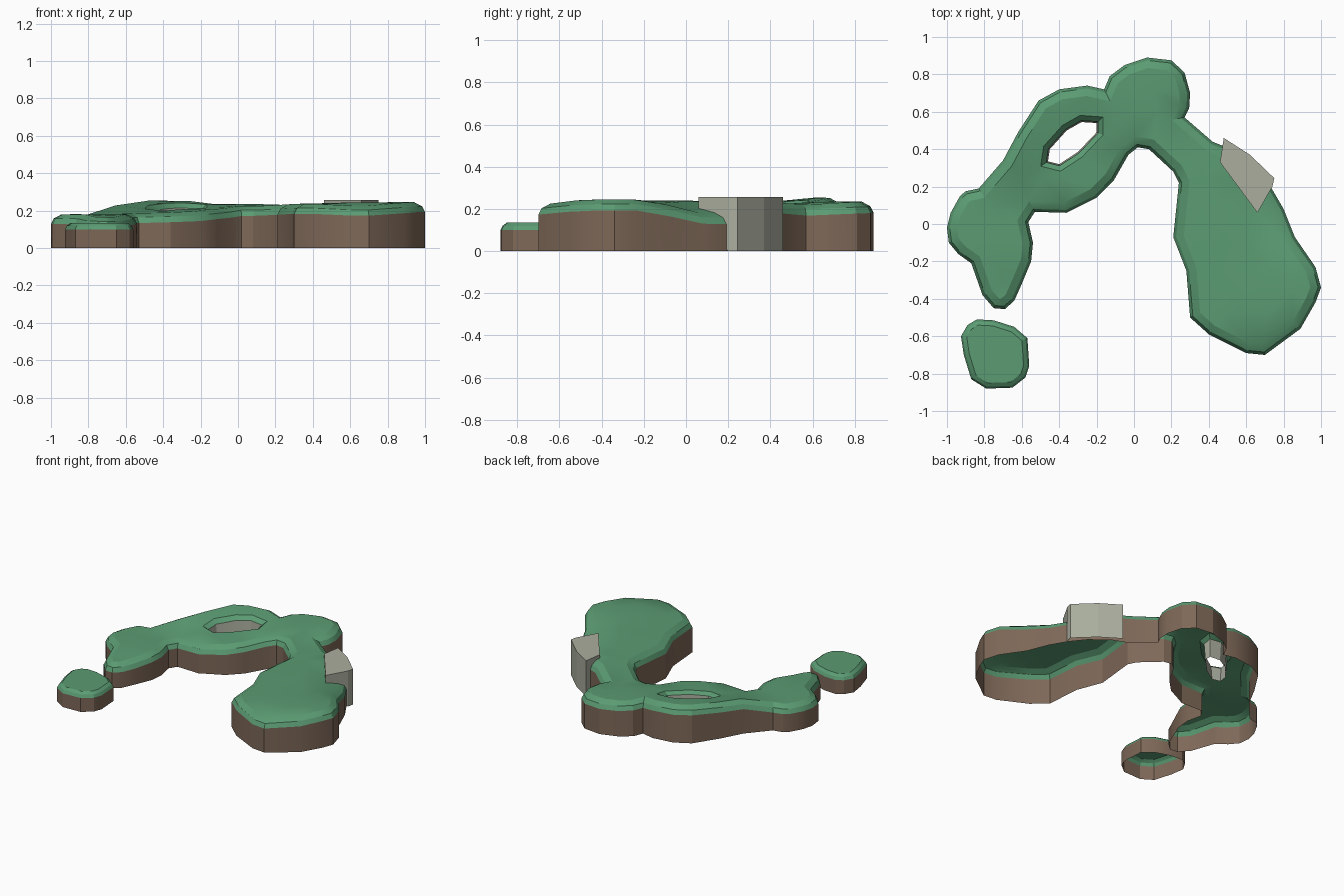
import bpy, bmesh, math
from mathutils import Vector
from mathutils.geometry import delaunay_2d_cdt

if "Cube" in bpy.data.objects:
    bpy.data.objects.remove(bpy.data.objects["Cube"])


def material(name, rgb):
    m = bpy.data.materials.new(name)
    m.diffuse_color = (*rgb, 1)
    m.use_nodes = True
    m.node_tree.nodes["Principled BSDF"].inputs["Base Color"].default_value = m.diffuse_color
    return m


GRASS = material("grass green", (0.105, 0.33, 0.17))
EARTH = material("earth brown", (0.21, 0.14, 0.098))
STONE = material("stone grey", (0.40, 0.42, 0.34))

# Shore outlines, clockwise from above (hole counter-clockwise)
MAIN = [(-1, -.02), (-.98, .06), (-.93, .15), (-.9, .175), (-.83, .19), (-.7, .34), (-.62, .49),
        (-.51, .66), (-.4, .72), (-.25, .74), (-.16, .72), (-.13, .79), (-.05, .85), (.07, .89),
        (.2, .875), (.27, .81), (.3, .7), (.295, .62), (.27, .57), (.42, .44), (.52, .4),
        (.65, .3), (.73, .2), (.8, .08), (.86, -.07), (.97, -.23), (1, -.34), (.97, -.42),
        (.89, -.56), (.7, -.7), (.6, -.69), (.4, -.59), (.3, -.5), (.28, -.25), (.21, -.07),
        (.24, .22), (.21, .28), (.08, .4), (.02, .41), (-.03, .37), (-.11, .23), (-.2, .14),
        (-.36, .06), (-.53, .065), (-.565, .01), (-.54, -.1), (-.55, -.2), (-.6, -.32),
        (-.64, -.41), (-.69, -.455), (-.75, -.45), (-.81, -.38), (-.87, -.21), (-.94, -.16),
        (-.99, -.1)]
HOLE = [(-.2, .54), (-.28, .545), (-.36, .5), (-.45, .4), (-.46, .335), (-.4, .32),
        (-.3, .385), (-.2, .49)]
ISLET = [(-.925, -.6), (-.89, -.54), (-.84, -.51), (-.75, -.515), (-.64, -.55), (-.57, -.61),
         (-.56, -.76), (-.58, -.82), (-.65, -.875), (-.79, -.88), (-.87, -.83), (-.91, -.7)]
# Spot heights of the plateau
SPOTS = [(-.95, 0, .18), (-.7, -.1, .18), (-.7, -.4, .165), (-.75, .15, .18), (-.6, .4, .24),
         (-.5, .62, .255), (-.3, .68, .255), (-.18, .62, .235), (.05, .7, .235),
         (.02, .45, .225), (-.12, .35, .205), (-.35, .12, .19), (-.5, .12, .185),
         (-.4, .29, .2), (-.2, .46, .215), (.25, .5, .22), (.35, .35, .235), (.74, .16, .18),
         (.5, 0, .24), (.65, -.4, .245), (.9, -.35, .245), (.68, -.68, .225), (.4, -.5, .235)]


def height(x, y):
    w = [1 / (0.004 + (x - a) ** 2 + (y - b) ** 2) ** 2 for a, b, _ in SPOTS]
    return sum(k * s[2] for k, s in zip(w, SPOTS)) / sum(w)


def inset(loop, d):
    """Move each outline point into the land by d along its mitre."""
    out = []
    n = len(loop)
    for i in range(n):
        p = Vector(loop[i])
        a = (p - Vector(loop[i - 1])).normalized()
        b = (Vector(loop[(i + 1) % n]) - p).normalized()
        na, nb = Vector((a.y, -a.x)), Vector((b.y, -b.x))
        m = (na + nb).normalized()
        out.append(p + m * d / max(m.dot(na), 0.75))
    return out


def inside(p, loop):
    hit = False
    for i in range(len(loop)):
        (ax, ay), (bx, by) = loop[i - 1], loop[i]
        if (ay > p[1]) != (by > p[1]) and p[0] < (bx - ax) * (p[1] - ay) / (by - ay) + ax:
            hit = not hit
    return hit


def strip(bm, lo, hi, mat):
    n = len(lo)
    for i in range(n):
        j = (i + 1) % n
        f = bm.faces.new([lo[j], lo[i], hi[i], hi[j]])
        f.material_index = mat


def ring(bm, loop, zf):
    return [bm.verts.new((x, y, zf(x, y))) for x, y in loop]


def finish(bm, name, mats, smooth=True):
    bmesh.ops.remove_doubles(bm, verts=bm.verts, dist=0.0005)
    me = bpy.data.meshes.new(name)
    bm.to_mesh(me)
    bm.free()
    for m in mats:
        me.materials.append(m)
    ob = bpy.data.objects.new(name, me)
    bpy.context.collection.objects.link(ob)
    if smooth:
        bpy.ops.object.select_all(action='DESELECT')
        ob.select_set(True)
        bpy.context.view_layer.objects.active = ob
        bpy.ops.object.shade_smooth_by_angle(angle=math.radians(25))
    return ob


def land(name, outline, zf, drops, hole=None):
    """Hollow island: earth wall, rounded grass lip and a draped grass top."""
    bm = bmesh.new()
    prev = ring(bm, outline, lambda x, y: 0)
    for k, (d, drop) in enumerate(drops):
        pts = inset(outline, d)
        cur = ring(bm, pts, lambda x, y: zf(x, y) - drop)
        strip(bm, prev, cur, 0 if k else 1)
        prev = cur
    loops = [pts]
    # stone-lined shaft through the land
    if hole:
        foot = ring(bm, hole, lambda x, y: 0.08)
        edge = inset(hole, 0.008)
        lip = ring(bm, edge, lambda x, y: zf(x, y) - 0.02)
        rim = inset(hole, 0.035)
        strip(bm, foot, lip, 2)
        strip(bm, lip, ring(bm, rim, zf), 0)
        loops.append(rim)
    # grass top triangulated between the loops
    co, edges = [], []
    for lp in loops:
        s = len(co)
        co += [Vector(p) for p in lp]
        edges += [(s + i, s + (i + 1) % len(lp)) for i in range(len(lp))]
    core = inset(outline, 0.1)
    gap = inset(hole, 0.07) if hole else []
    for i in range(-8, 9):
        for j in range(-8, 9):
            p = Vector((i * 0.12, j * 0.12))
            if inside(p, core) and inside(p, pts) and not (hole and inside(p, gap)):
                co.append(p)
    v, _, faces = delaunay_2d_cdt(co, edges, [], 0, 1e-5)[:3]
    vs = [bm.verts.new((p.x, p.y, zf(p.x, p.y))) for p in v]
    for f in faces:
        c = sum((v[i] for i in f), Vector((0, 0))) / len(f)
        if inside(c, pts) and not (hole and inside(c, rim)):
            bm.faces.new([vs[i] for i in f])
    return finish(bm, name, [GRASS, EARTH, STONE])


land("main_island", MAIN, height, [(0, .052), (.015, .022), (.055, 0)], HOLE)
land("islet", ISLET, lambda x, y: .135, [(0, .035), (.01, .015), (.03, 0)])

# Rock bluff on the shore: seaward faces reach the ground, landward faces sink into the grass
bm = bmesh.new()
rock = [(.46, .33), (.48, .46), (.62, .37), (.75, .245), (.74, .2), (.66, .06)]
top = ring(bm, rock, lambda x, y: .257)
base = [bm.verts.new((x, y, .13 if i in (0, 5) else 0)) for i, (x, y) in enumerate(rock)]
strip(bm, base, top, 0)
bm.faces.new(top[::-1])
finish(bm, "rock_bluff", [STONE], smooth=False)
